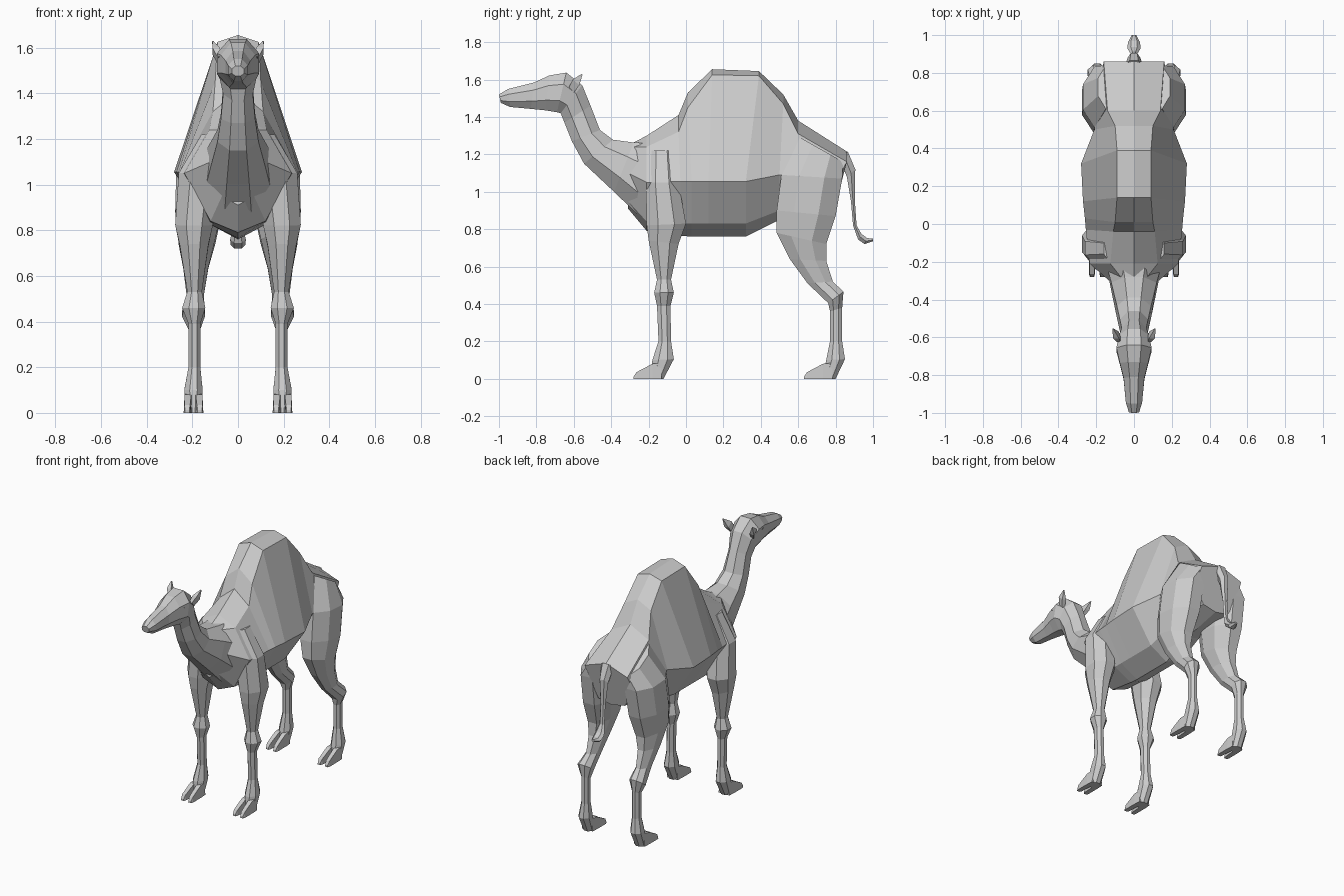
import bpy, bmesh, math


def skin(name, rings, mirror=False):
    """Join closed rings of points into a capped, flat-faced tube."""
    bm = bmesh.new()
    loops = [[bm.verts.new(p) for p in r] for r in rings]
    n = len(loops[0])
    for a, b in zip(loops, loops[1:]):
        for i in range(n):
            j = (i + 1) % n
            bm.faces.new((a[i], a[j], b[j], b[i]))
    bm.faces.new(loops[0])
    bm.faces.new(loops[-1])
    bmesh.ops.recalc_face_normals(bm, faces=bm.faces)
    me = bpy.data.meshes.new(name)
    bm.to_mesh(me)
    bm.free()
    ob = bpy.data.objects.new(name, me)
    bpy.context.collection.objects.link(ob)
    if mirror:
        ob.modifiers.new("Mirror", 'MIRROR').use_mirror_merge = False
    return ob


def ring(ya, za, yb, zb, x0, x1, n=8):
    """Polygon ring spanning side-view points a-b and widths x0-x1."""
    k = 1 / math.cos(math.pi / n)
    pts = []
    for i in range(n):
        t = 2 * math.pi * (i + 0.5) / n
        c, s = k * math.cos(t) / 2, k * math.sin(t) / 2
        pts.append(((x0 + x1) / 2 + (x1 - x0) * s,
                    (ya + yb) / 2 + (ya - yb) * c,
                    (za + zb) / 2 + (za - zb) * c))
    return pts


def torso_ring(yt, yb, zt, we, ze, ww, zw, wl, zl, zb):
    half = [(we, yt, ze), (ww, yb, zw), (wl, yb, zl)]
    return ([(0, yt, zt)] + half + [(0, yb, zb)]
            + [(-x, y, z) for x, y, z in reversed(half)])


# Torso with hump: y top, y low, then top / ridge edge / widest / belly edge / belly
torso = [
    (-.28, -.31, 1.263, .07, 1.24, .12, 1.10, .07, .95, .91),
    (-.21, -.21, 1.30, .125, 1.24, .235, 1.05, .12, .84, .79),
    (-.04, -.03, 1.41, .11, 1.32, .255, 1.055, .13, .83, .765),
    (.01, .03, 1.53, .10, 1.45, .26, 1.055, .13, .83, .76),
    (.14, .12, 1.655, .09, 1.625, .27, 1.055, .13, .83, .76),
    (.39, .32, 1.645, .09, 1.62, .28, 1.055, .13, .83, .76),
    (.52, .50, 1.52, .10, 1.47, .21, 1.09, .12, .90, .85),
    (.60, .62, 1.38, .14, 1.31, .21, 1.08, .12, .92, .87),
    (.86, .80, 1.215, .16, 1.16, .17, 1.05, .10, .93, .91),
]
skin("torso", [torso_ring(*r) for r in torso])

# Neck and head: back/top point, throat/underside point, half width
neck = [
    (-.20, 1.26, -.21, .83, .15), (-.28, 1.263, -.385, 1.0, .12),
    (-.39, 1.278, -.545, 1.15, .09), (-.46, 1.33, -.61, 1.27, .075),
    (-.51, 1.46, -.65, 1.37, .065), (-.555, 1.57, -.67, 1.42, .08),
    (-.64, 1.637, -.69, 1.425, .093), (-.73, 1.622, -.75, 1.435, .075),
    (-.81, 1.585, -.83, 1.443, .055), (-.95, 1.55, -.94, 1.453, .043),
    (-1.0, 1.52, -.99, 1.475, .027),
]
skin("neck_and_head", [ring(*r[:4], -r[4], r[4]) for r in neck])

# Ears and eyes
skin("ear", [ring(-.625, 1.56, -.60, 1.53, .07, .09, 4),
             ring(-.605, 1.60, -.57, 1.57, .08, .112, 4),
             ring(-.558, 1.63, -.553, 1.627, .108, .113, 4)], True)
skin("eye", [ring(-.72, 1.565, -.68, 1.545, .06, .075, 6),
             ring(-.71, 1.56, -.69, 1.55, .082, .086, 6)], True)

# Front leg: front point, back point, inner x, outer x
front_leg = [
    (-.20, 1.22, -.06, 1.22, .05, .16), (-.215, 1.05, -.04, 1.05, .08, .26),
    (-.21, .82, 0, .83, .11, .275), (-.20, .74, -.04, .72, .13, .255),
    (-.155, .53, -.08, .53, .158, .222), (-.17, .46, -.065, .46, .143, .245),
    (-.155, .39, -.083, .39, .165, .217), (-.147, .2, -.08, .2, .165, .217),
    (-.18, .1, -.065, .105, .155, .235), (-.19, 0, -.12, 0, .16, .23),
]
skin("front_leg", [ring(*r) for r in front_leg], True)

# Hind leg with thigh
hind_leg = [
    (.61, 1.29, .84, 1.16, .05, .19), (.51, 1.09, .835, 1.07, .06, .27),
    (.485, .90, .80, .87, .07, .275), (.485, .78, .75, .72, .10, .26),
    (.555, .64, .75, .63, .13, .24), (.65, .51, .785, .52, .15, .225),
    (.76, .405, .842, .465, .145, .245), (.77, .36, .835, .38, .165, .217),
    (.77, .2, .835, .2, .165, .217), (.75, .1, .85, .105, .155, .235),
    (.73, 0, .80, 0, .16, .23),
]
skin("hind_leg", [ring(*r) for r in hind_leg], True)

# Two toes on each foot
for part, dy in (("front", 0), ("hind", .912)):
    for side, x0, x1, spread in (("inner", .155, .192, -.006), ("outer", .198, .235, .006)):
        toe = []
        for y, h, f, w in ((-.13, .085, 0, 1), (-.18, .08, .5, 1), (-.265, .035, 1, .85), (-.28, 0.012, 1, .6)):
            m, hw = (x0 + x1) / 2 + spread * f, (x1 - x0) / 2 * w
            toe.append([(m - hw, y + dy, 0), (m + hw, y + dy, 0),
                        (m + hw * .8, y + dy, h), (m - hw * .8, y + dy, h)])
        skin(f"{part}_{side}_toe", toe, True)

# Tail with tuft
tail = [
    (.82, 1.18, .865, 1.215, .04), (.86, 1.08, .905, 1.12, .028),
    (.882, .95, .903, .95, .016), (.893, .82, .912, .82, .016),
    (.92, .745, .938, .775, .03), (.955, .72, .968, .752, .028),
    (1.0, .735, 1.0, .75, .01),
]
skin("tail", [ring(*r[:4], -r[4], r[4], 6) for r in tail])
